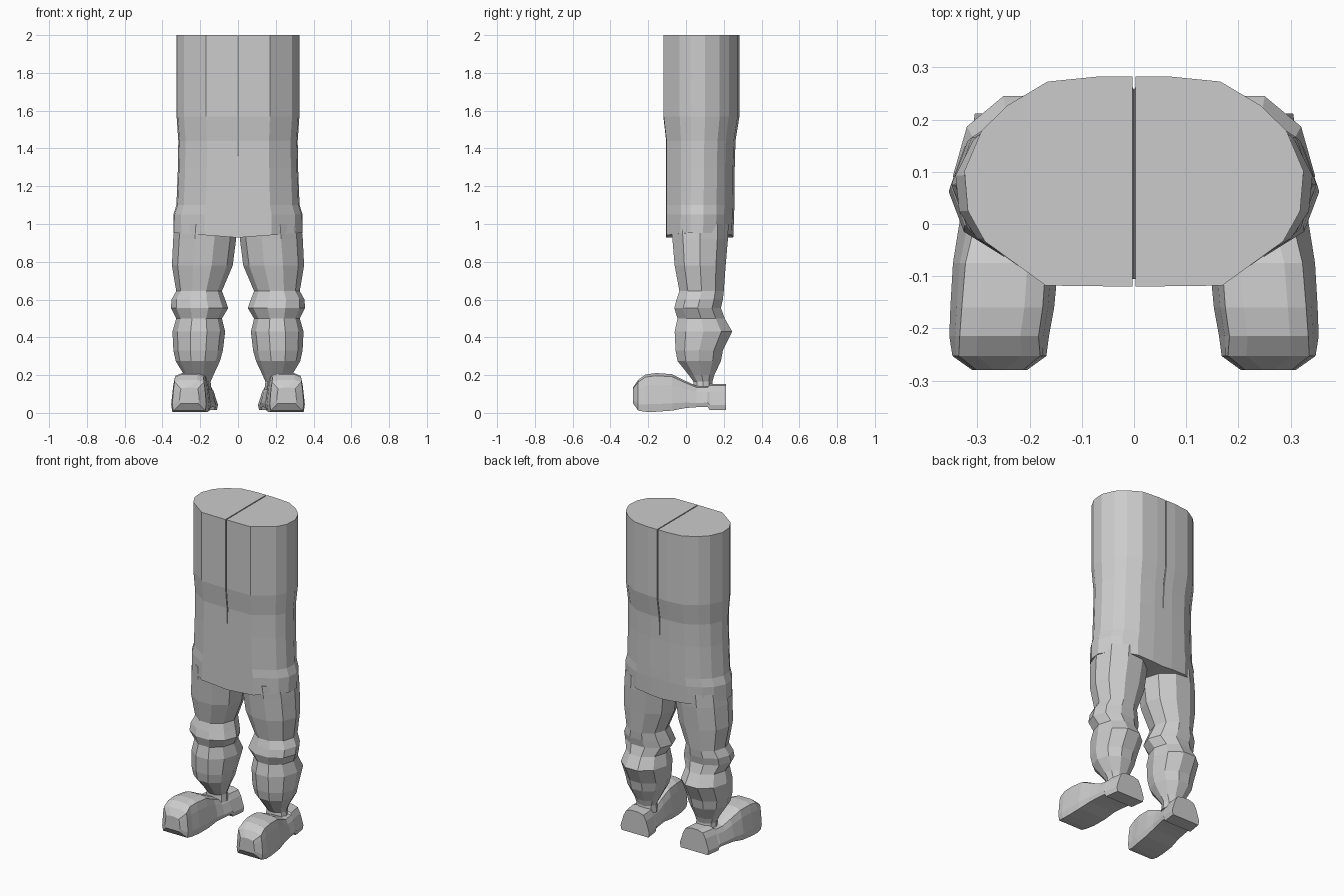
import bpy, bmesh, math

grey = bpy.data.materials.new("plain grey")
grey.diffuse_color = (0.6, 0.6, 0.6, 1)


def make(name, bm):
    """Turn a right-hand half into a mirrored, flat-shaded object."""
    bmesh.ops.recalc_face_normals(bm, faces=bm.faces)
    me = bpy.data.meshes.new(name)
    bm.to_mesh(me)
    bm.free()
    me.materials.append(grey)
    ob = bpy.data.objects.new(name, me)
    bpy.context.collection.objects.link(ob)
    mod = ob.modifiers.new("mirror", 'MIRROR')
    mod.merge_threshold = 0.001
    return ob


def loft(rings, closed=lambda i: True):
    """Skin rings of points; closed(i) says if band i also gets its last wall."""
    bm = bmesh.new()
    vs = [[bm.verts.new(p) for p in r] for r in rings]
    n = len(vs[0])
    for k in range(len(vs) - 1):
        for i in range(n if closed(k) else n - 1):
            j = (i + 1) % n
            bm.faces.new((vs[k][i], vs[k][j], vs[k + 1][j], vs[k + 1][i]))
    bm.faces.new(vs[0])
    bm.faces.new(vs[-1])
    return bm


# torso: half outline swept down, with a narrow slit in the upper middle
outline = [(0, -1), (0.52, -0.99), (0.88, -0.57), (0.98, -0.28), (1, 0.1),
           (0.9, 0.48), (0.75, 0.72), (0.51, 0.95), (0.2, 1), (0, 1)]
levels = [(2.0, 0.325, -0.12, 0.283, 0.003), (1.57, 0.325, -0.12, 0.283, 0.003),
          (1.44, 0.316, -0.105, 0.262, 0.003), (1.30, 0.318, -0.105, 0.258, 0),
          (1.10, 0.326, -0.105, 0.256, 0), (1.05, 0.342, -0.105, 0.255, 0),
          (0.94, 0.341, -0.105, 0.25, 0)]
rings = []
for z, w, y0, y1, gap in levels:
    ring = []
    for u, v in outline:
        # the hem dips at the crotch
        dz = (0.025 * u - 0.012) if z < 1 else 0
        ring.append((max(u * w, gap), (y0 + y1) / 2 + v * (y1 - y0) / 2, z + dz))
    rings.append(ring)
make("torso", loft(rings, lambda k: k < 3))

# legs: ten-sided rings given as height, inner x, outer x, front y, back y
legs = [(1.0, 0.01, 0.335, -0.08, 0.225), (0.92, 0.010, 0.343, -0.072, 0.222),
        (0.78, 0.028, 0.35, -0.06, 0.21), (0.645, 0.085, 0.327, -0.035, 0.20),
        (0.60, 0.068, 0.352, -0.05, 0.195), (0.555, 0.052, 0.355, -0.062, 0.185),
        (0.50, 0.085, 0.327, -0.045, 0.205), (0.43, 0.068, 0.347, -0.06, 0.245),
        (0.33, 0.08, 0.342, -0.055, 0.195), (0.275, 0.095, 0.33, -0.045, 0.185),
        (0.20, 0.13, 0.285, 0.015, 0.15), (0.165, 0.145, 0.27, 0.04, 0.14),
        (0.12, 0.14, 0.275, 0.035, 0.145)]
rings = []
for z, x0, x1, y0, y1 in legs:
    angles = [i * math.tau / 10 for i in range(10)]
    rings.append([((x0 + x1) / 2 + math.cos(a) * (x1 - x0) / 2,
                   (y0 + y1) / 2 + math.sin(a) / 0.951 * (y1 - y0) / 2, z)
                  for a in angles])
make("leg", loft(rings))

# shoes: sections along the foot as y, inner x, outer x, bottom, top, top inset
shoe = [(-0.28, 0.205, 0.31, 0.05, 0.135, 0.008), (-0.253, 0.168, 0.348, 0.012, 0.175, 0.012),
        (-0.215, 0.163, 0.354, 0.006, 0.203, 0.02), (-0.16, 0.153, 0.352, 0.006, 0.211, 0.022),
        (-0.075, 0.145, 0.347, 0.012, 0.205, 0.024), (0.0, 0.14, 0.335, 0.026, 0.168, 0.03),
        (0.055, 0.13, 0.328, 0.03, 0.143, 0.035), (0.115, 0.12, 0.32, 0.032, 0.143, 0.035),
        (0.125, 0.117, 0.318, 0.014, 0.154, 0.038), (0.212, 0.106, 0.305, 0.014, 0.154, 0.04)]
rings = []
for y, x0, x1, z0, z1, t in shoe:
    h = z1 - z0
    half = [(0.006, z0), (0, z0 + 0.2 * h), (t * 0.55, z0 + 0.7 * h), (t, z1 - 0.07 * h),
            (t + 0.035, z1)]
    rings.append([(x0 + d, y, z) for d, z in half] +
                 [(x1 - d, y, z) for d, z in reversed(half)])
make("shoe", loft(rings))
